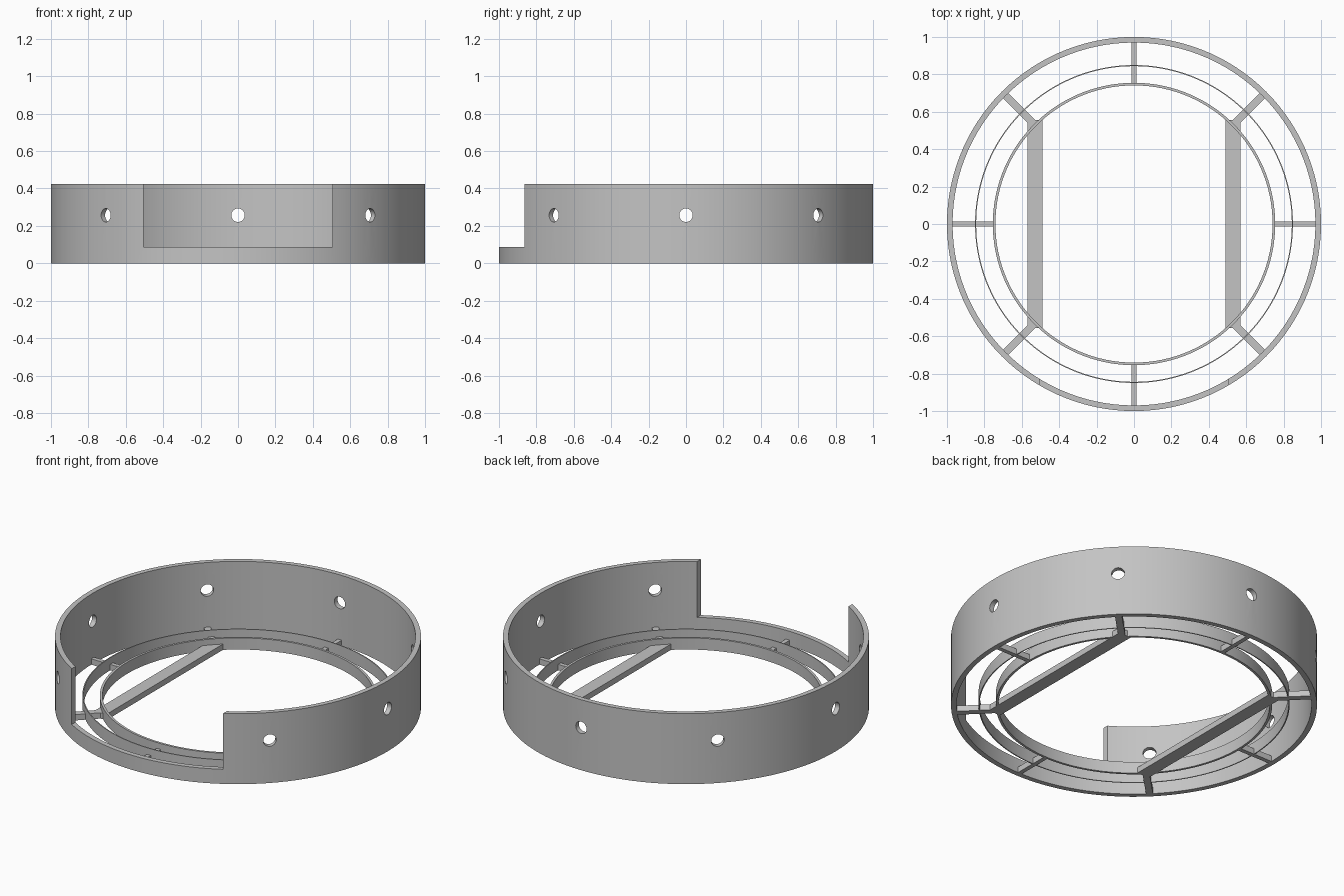
import bpy
import bmesh
from math import radians
from mathutils import Matrix, Vector

if "Cube" in bpy.data.objects:
    bpy.data.objects.remove(bpy.data.objects["Cube"], do_unlink=True)

HEIGHT = 0.425
BAR_H = 0.035

grey = bpy.data.materials.new("plain grey")
grey.use_nodes = True
colour = (0.55, 0.55, 0.55, 1)
grey.diffuse_color = colour
grey.node_tree.nodes["Principled BSDF"].inputs["Base Color"].default_value = colour


def finish(name, bm):
    bmesh.ops.recalc_face_normals(bm, faces=bm.faces)
    mesh = bpy.data.meshes.new(name)
    bm.to_mesh(mesh)
    bm.free()
    mesh.materials.append(grey)
    obj = bpy.data.objects.new(name, mesh)
    bpy.context.collection.objects.link(obj)
    return obj


def select(obj):
    bpy.ops.object.select_all(action="DESELECT")
    obj.select_set(True)
    bpy.context.view_layer.objects.active = obj


def smooth(obj):
    select(obj)
    bpy.ops.object.shade_smooth_by_angle(angle=radians(30))


def ring(name, outer, inner, height, segments=120):
    """Square-section ring made by spinning a rectangle."""
    bm = bmesh.new()
    corners = [(inner, 0), (outer, 0), (outer, height), (inner, height)]
    verts = [bm.verts.new((r, 0, z)) for r, z in corners]
    edges = [bm.edges.new((verts[i], verts[i - 1])) for i in range(4)]
    bmesh.ops.spin(bm, geom=verts + edges, cent=(0, 0, 0), axis=(0, 0, 1),
                   angle=radians(360), steps=segments, use_merge=True)
    bmesh.ops.remove_doubles(bm, verts=bm.verts, dist=0.0001)
    return finish(name, bm)


def box(name, low, high, turn=0):
    low, high = Vector(low), Vector(high)
    bm = bmesh.new()
    bmesh.ops.create_cube(bm, size=1, matrix=Matrix.Rotation(turn, 4, "Z")
                          @ Matrix.Translation((low + high) / 2)
                          @ Matrix.Diagonal((*(high - low), 1)))
    return finish(name, bm)


def cut(obj, cutter):
    mod = obj.modifiers.new("cut", "BOOLEAN")
    mod.operation = "DIFFERENCE"
    mod.solver = "EXACT"
    mod.object = cutter
    select(obj)
    bpy.ops.object.modifier_apply(modifier=mod.name)
    bpy.data.objects.remove(cutter, do_unlink=True)


# Outer wall with a front opening and a ring of round holes
wall = ring("outer_wall", 1.0, 0.97, HEIGHT)
cut(wall, box("opening_cutter", (-0.505, -1.2, 0.088), (0.505, -0.5, 0.6)))
for i in range(4):
    bm = bmesh.new()
    bmesh.ops.create_cone(bm, cap_ends=True, segments=32, radius1=0.036,
                          radius2=0.036, depth=2.4,
                          matrix=Matrix.Translation((0, 0, 0.257))
                          @ Matrix.Rotation(radians(45 * i), 4, "Z")
                          @ Matrix.Rotation(radians(90), 4, "Y"))
    cut(wall, finish("hole_cutter", bm))
smooth(wall)

# Low concentric rings
smooth(ring("middle_ring", 0.85, 0.844, 0.075))
smooth(ring("inner_ring", 0.755, 0.741, 0.07))

# Spokes joining the rings to the wall, wider on the diagonals
for i in range(8):
    half = 0.019 if i % 2 else 0.013
    box(f"spoke_{i + 1}", (0.745, -half, 0), (0.98, half, BAR_H), radians(45 * i))

# Two straight bars across the middle
for side, name in ((1, "left_bar"), (-1, "right_bar")):
    x = side * 0.53
    box(name, (x - 0.04, -0.555, 0), (x + 0.04, 0.555, BAR_H))
